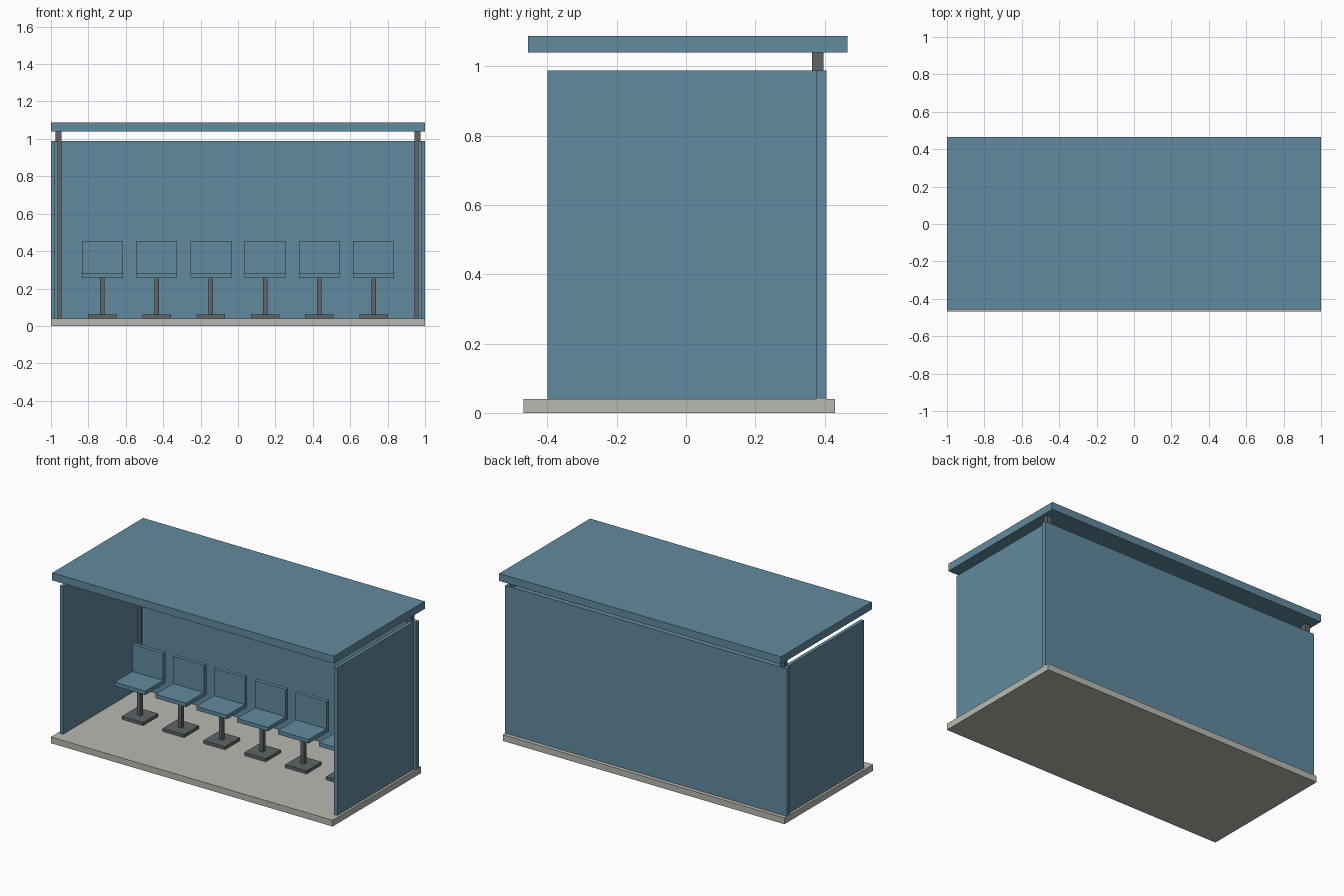
import bpy
import bmesh

default = bpy.data.objects.get("Cube")
if default:
    bpy.data.objects.remove(default, do_unlink=True)


def material(name, rgb):
    mat = bpy.data.materials.new(name)
    mat.use_nodes = True
    mat.diffuse_color = (*rgb, 1)
    mat.node_tree.nodes["Principled BSDF"].inputs["Base Color"].default_value = (*rgb, 1)
    return mat


BLUE = material("slate blue paint", (0.12, 0.255, 0.345))
CONCRETE = material("pale concrete", (0.48, 0.485, 0.44))
STEEL = material("dark steel", (0.115, 0.128, 0.138))


def box(name, x, y, z, mat):
    """Box spanning the given (low, high) ranges on each axis."""
    bm = bmesh.new()
    bmesh.ops.create_cube(bm, size=1)
    for v in bm.verts:
        v.co = [r[0] if c < 0 else r[1] for c, r in zip(v.co, (x, y, z))]
    mesh = bpy.data.meshes.new(name)
    bm.to_mesh(mesh)
    bm.free()
    mesh.materials.append(mat)
    obj = bpy.data.objects.new(name, mesh)
    bpy.context.scene.collection.objects.link(obj)
    return obj


def around(centre, width):
    return (centre - width / 2, centre + width / 2)


FLOOR = 0.04
WALL_TOP = 0.988
ROOF_BASE = 1.04
SEAT_BASE = 0.255
SEAT_TOP = 0.28

# Floor slab, roof and back wall
box("floor_slab", (-1, 1), (-0.469, 0.43), (0, FLOOR), CONCRETE)
box("roof", (-1, 1), (-0.456, 0.466), (ROOF_BASE, 1.088), BLUE)
box("back_wall", (-1, 1), (0.375, 0.405), (FLOOR, WALL_TOP), BLUE)

# Side walls and the posts carrying the roof
for side, s in (("left", 1), ("right", -1)):
    box(side + "_wall", around(s * 0.974, 0.022), (-0.4, 0.375), (FLOOR, WALL_TOP), BLUE)
    box(side + "_roof_post", around(s * 0.96, 0.032), around(0.38, 0.034),
        (FLOOR, ROOF_BASE), STEEL)

# Row of six pedestal seats
SEAT_Y = 0.042
for i in range(6):
    x = (i - 2.5) * 0.29
    n = f"_{i + 1}"
    box("seat_foot" + n, around(x, 0.152), around(SEAT_Y, 0.152), (FLOOR, 0.06), STEEL)
    box("seat_stem" + n, around(x, 0.024), around(SEAT_Y, 0.024), (0.06, SEAT_BASE), STEEL)
    box("seat_pan" + n, around(x, 0.218), (-0.06, 0.145), (SEAT_BASE, SEAT_TOP), BLUE)
    box("seat_back" + n, around(x, 0.218), (0.12, 0.145), (SEAT_TOP, 0.455), BLUE)
